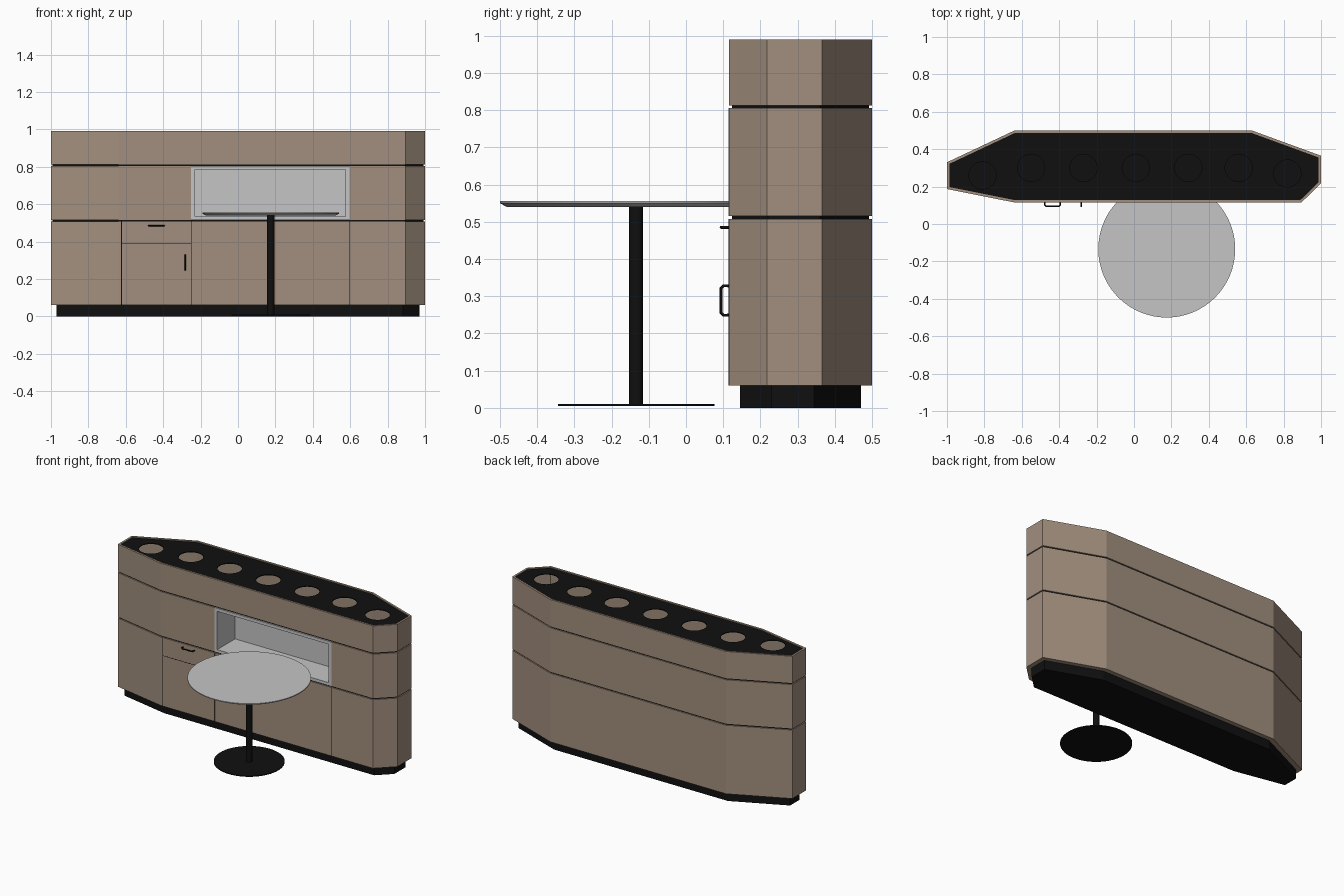
import bpy, bmesh
from mathutils import Vector, Matrix

cube = bpy.data.objects.get("Cube")
if cube:
    bpy.data.objects.remove(cube)


def material(name, rgb):
    m = bpy.data.materials.new(name)
    m.use_nodes = True
    m.diffuse_color = (*rgb, 1)
    m.node_tree.nodes["Principled BSDF"].inputs["Base Color"].default_value = (*rgb, 1)
    return m


TAUPE = material("taupe panel", (0.36, 0.275, 0.21))
BLACK = material("matt black", (0.005, 0.005, 0.005))
GREY = material("light grey", (0.56, 0.56, 0.56))


def finish(name, bm, mat):
    bmesh.ops.recalc_face_normals(bm, faces=bm.faces[:])
    mesh = bpy.data.meshes.new(name)
    bm.to_mesh(mesh)
    bm.free()
    mesh.materials.append(mat)
    ob = bpy.data.objects.new(name, mesh)
    bpy.context.collection.objects.link(ob)
    return ob


def select(ob):
    bpy.ops.object.select_all(action="DESELECT")
    ob.select_set(True)
    bpy.context.view_layer.objects.active = ob


def inset(points, d):
    """Move every edge of a counter-clockwise outline inward by d."""
    pts = [Vector(p) for p in points]
    result = []
    for i, p in enumerate(pts):
        a = (p - pts[i - 1]).normalized()
        b = (pts[(i + 1) % len(pts)] - p).normalized()
        na, nb = Vector((-a.y, a.x)), Vector((-b.y, b.x))
        result.append(p + (na + nb) * d / (1 + na.dot(nb)))
    return result


def prism(name, points, z0, z1, mat):
    bm = bmesh.new()
    face = bm.faces.new([bm.verts.new((p[0], p[1], z0)) for p in points])
    top = bmesh.ops.extrude_face_region(bm, geom=[face], use_keep_orig=True)["geom"]
    for v in top:
        if isinstance(v, bmesh.types.BMVert):
            v.co.z = z1
    return finish(name, bm, mat)


def box(name, x0, x1, y0, y1, z0, z1, mat):
    return prism(name, [(x0, y0), (x1, y0), (x1, y1), (x0, y1)], z0, z1, mat)


def wall_ring(name, points, thickness, z0, z1, mat):
    bm = bmesh.new()
    inner = inset(points, thickness)
    loops = [[bm.verts.new((p[0], p[1], z)) for p in ps]
             for ps, z in ((points, z0), (points, z1), (inner, z1), (inner, z0))]
    n = len(points)
    for k in range(4):
        a, b = loops[k], loops[(k + 1) % 4]
        for i in range(n):
            j = (i + 1) % n
            bm.faces.new((a[i], a[j], b[j], b[i]))
    return finish(name, bm, mat)


def discs(name, centres, r0, r1, z0, z1, mat, sides=64):
    bm = bmesh.new()
    for x, y in centres:
        bmesh.ops.create_cone(bm, cap_ends=True, segments=sides, radius1=r0, radius2=r1,
                              depth=z1 - z0, matrix=Matrix.Translation((x, y, (z0 + z1) / 2)))
    ob = finish(name, bm, mat)
    select(ob)
    bpy.ops.object.shade_smooth_by_angle()
    return ob


def handle(name, points):
    curve = bpy.data.curves.new(name, "CURVE")
    curve.dimensions = "3D"
    curve.bevel_depth = 0.004
    curve.bevel_resolution = 2
    curve.use_fill_caps = True
    spline = curve.splines.new("POLY")
    spline.points.add(len(points) - 1)
    for sp, p in zip(spline.points, points):
        sp.co = (*p, 1)
    curve.materials.append(BLACK)
    ob = bpy.data.objects.new(name, curve)
    bpy.context.collection.objects.link(ob)


# Cabinet plan, counter-clockwise from the front left corner
FRONT = 0.115
NX0, NX1, NY = -0.25, 0.595, 0.31
left_part = [(-1, 0.33), (-1, 0.187), (-0.639, FRONT)]
right_part = [(0.895, FRONT), (1, 0.217), (1, 0.365), (0.63, 0.5), (-0.639, 0.5)]
plan = left_part + right_part
notch = [(NX0, FRONT), (NX0, NY), (NX1, NY), (NX1, FRONT)]

# Stacked tiers with recessed black shadow gaps
prism("plinth", inset(plan, 0.03), 0, 0.06, BLACK)
prism("lower_cabinet", plan, 0.06, 0.508, TAUPE)
prism("lower_shadow_gap", inset(plan, 0.008), 0.508, 0.515, BLACK)
prism("middle_cabinet", left_part + notch + right_part, 0.515, 0.805, TAUPE)
prism("upper_shadow_gap", inset(plan, 0.008), 0.805, 0.813, BLACK)
wall_ring("upper_planter_wall", plan, 0.013, 0.812, 0.99, TAUPE)

# Black top panel with seven round openings
panel = prism("planter_top_panel", inset(plan, 0.0125), 0.98, 0.985, BLACK)
holes = [(-0.81, 0.26), (-0.55, 0.30), (-0.27, 0.30), (0.01, 0.30),
         (0.29, 0.30), (0.56, 0.30), (0.82, 0.27)]
cutter = discs("opening_cutter", holes, 0.073, 0.073, 0.95, 1.02, BLACK, 40)
cutter.hide_render = True
cut = panel.modifiers.new("openings", "BOOLEAN")
cut.operation = "DIFFERENCE"
cut.solver = "EXACT"
cut.object = cutter
select(panel)
bpy.ops.object.modifier_apply(modifier=cut.name)
bpy.data.objects.remove(cutter)

# Grey niche lining
T, Z0, Z1 = 0.02, 0.515, 0.805
F = FRONT - 0.001
box("niche_floor", NX0, NX1, F, NY, Z0, Z0 + T, GREY)
box("niche_ceiling", NX0, NX1, F, NY, Z1 - T, Z1, GREY)
box("niche_right_side", NX0, NX0 + T, F, NY, Z0 + T, Z1 - T, GREY)
box("niche_left_side", NX1 - T, NX1, F, NY, Z0 + T, Z1 - T, GREY)
box("niche_back", NX0 + T, NX1 - T, NY - 0.012, NY, Z0 + T, Z1 - T, GREY)

# Door and drawer seams
for i, x in enumerate((-0.623, NX0, NX1)):
    box(f"door_seam_{i + 1}", x - 0.0015, x + 0.0015, FRONT - 0.0006, FRONT + 0.002,
        0.06, 0.508, BLACK)
box("drawer_seam", -0.623, NX0, FRONT - 0.0006, FRONT + 0.002, 0.3885, 0.3915, BLACK)

# Bar handles: (position along the bar, y)
OUT = 0.094


def bar_profile(a, b, r=0.007):
    return [(a, FRONT), (a, OUT + r), (a + r, OUT), (b - r, OUT), (b, OUT + r), (b, FRONT)]


handle("drawer_handle", [(x, y, 0.485) for x, y in bar_profile(-0.477, -0.395)])
handle("door_handle", [(-0.282, y, z) for z, y in bar_profile(0.249, 0.328)])

# Round pedestal table reaching into the niche
TABLE = [(0.175, -0.134)]
discs("table_top_edge", TABLE, 0.348, 0.366, 0.54, 0.55, GREY, 96)
discs("table_top", TABLE, 0.366, 0.366, 0.55, 0.556, GREY, 96)
discs("table_post", TABLE, 0.019, 0.019, 0.008, 0.542, BLACK, 32)
discs("table_base", TABLE, 0.21, 0.21, 0.005, 0.011, BLACK, 64)
